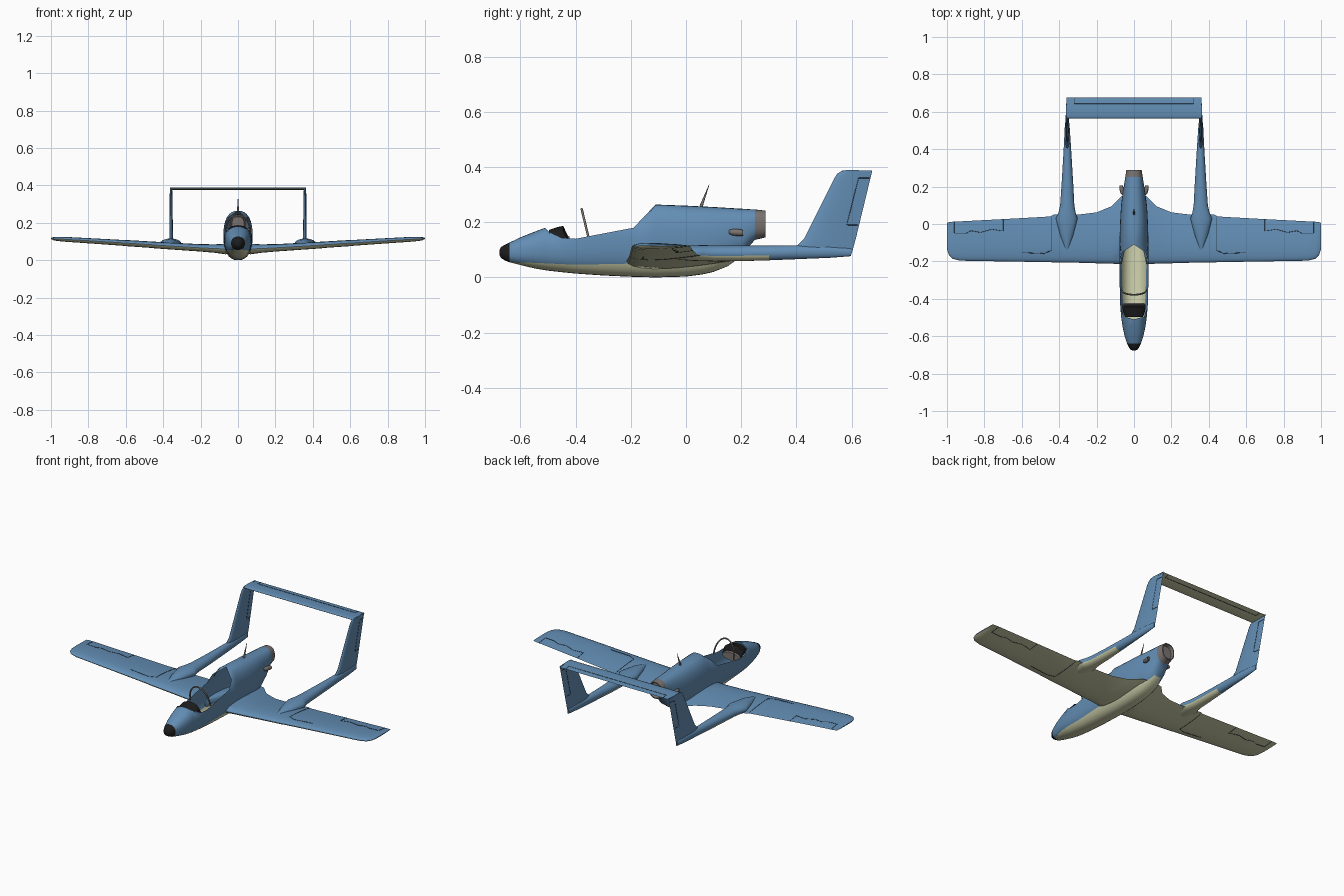
import bpy, bmesh, math
from mathutils import Vector

cube = bpy.data.objects.get("Cube")
if cube:
    bpy.data.objects.remove(cube, do_unlink=True)


def material(name, r, g, b):
    m = bpy.data.materials.new(name)
    m.use_nodes = True
    m.diffuse_color = (r, g, b, 1)
    node = next(n for n in m.node_tree.nodes if n.type == "BSDF_PRINCIPLED")
    node.inputs["Base Color"].default_value = (r, g, b, 1)
    node.inputs["Roughness"].default_value = 0.6
    return m


BLUE = material("sky blue", .125, .27, .46)
PALE = material("pale underside", .62, .64, .41)
BLACK = material("matt black", .012, .012, .012)
GREY = material("warm grey", .19, .17, .16)
SEAM = material("seam dark", .03, .05, .07)


def interp(table, v):
    """Linear interpolation of the rows of a table by their first column."""
    if v <= table[0][0]:
        return table[0][1:]
    for a, b in zip(table, table[1:]):
        if v <= b[0]:
            k = (v - a[0]) / (b[0] - a[0])
            return [p + (q - p) * k for p, q in zip(a[1:], b[1:])]
    return table[-1][1:]


def smooth(ob, angle=40):
    bpy.ops.object.select_all(action="DESELECT")
    ob.select_set(True)
    bpy.context.view_layer.objects.active = ob
    bpy.ops.object.shade_smooth_by_angle(angle=math.radians(angle))


def mirror(ob):
    ob.modifiers.new("mirror", "MIRROR").use_axis[0] = True


def loft(name, rings, mats, rule=None, closed=True, caps=(True, True), both=False):
    """Skin a row of rings; rule(centre, normal) picks the material slot."""
    bm = bmesh.new()
    rows = [[bm.verts.new(p) for p in r] for r in rings]
    n = len(rows[0])
    for a, b in zip(rows, rows[1:]):
        for i in range(n if closed else n - 1):
            j = (i + 1) % n
            bm.faces.new((a[i], a[j], b[j], b[i]))
    for row, cap in zip((rows[0], rows[-1]), caps):
        if cap:
            bm.faces.new(row)
    bmesh.ops.remove_doubles(bm, verts=bm.verts, dist=.0002)
    bmesh.ops.recalc_face_normals(bm, faces=bm.faces)
    bm.normal_update()
    if rule:
        for f in bm.faces:
            f.material_index = rule(f.calc_center_median(), f.normal)
    me = bpy.data.meshes.new(name)
    bm.to_mesh(me)
    bm.free()
    for m in mats:
        me.materials.append(m)
    ob = bpy.data.objects.new(name, me)
    bpy.context.collection.objects.link(ob)
    smooth(ob)
    if both:
        mirror(ob)
    return ob


# Fuselage: open-topped shell (y, half width, bottom, top)
HULL = [(-.675, .01, .08, .1), (-.67, .02, .07, .11), (-.655, .03, .061, .119),
        (-.64, .037, .055, .126), (-.6, .05, .045, .145), (-.55, .061, .033, .165),
        (-.51, .067, .026, .18), (-.495, .069, .024, .188), (-.45, .073, .019, .205),
        (-.4, .075, .014, .22), (-.3, .077, .007, .24), (-.19, .078, .002, .255),
        (-.15, .078, .001, .26), (-.11, .078, 0, .264), (0, .075, .003, .26),
        (.06, .072, .011, .257), (.1, .069, .02, .255), (.15, .063, .04, .252),
        (.2, .055, .075, .249), (.23, .05, .115, .247), (.25, .047, .136, .246),
        (.288, .041, .145, .242), (.288, .036, .15, .237), (.27, .033, .155, .232)]
SILL = [(-.495, .165), (-.45, .143), (-.4, .14), (-.19, .18), (-.11, .264)]
SPLIT = [(-.64, .057), (-.4, .046), (-.2, .05), (.1, .055), (.18, .068)]
POWER = 2.4


def hull_ring(y, hw, zb, zt):
    zc, h = (zb + zt) / 2, (zt - zb) / 2

    def angle(z):
        s = max(-1, min(1, (z - zc) / h))
        return math.copysign(math.asin(abs(s) ** (POWER / 2)), s)

    def point(t):
        e = 2 / POWER
        s = math.sin(t)
        return hw * max(0, math.cos(t)) ** e, zc + h * math.copysign(abs(s) ** e, s)

    low = angle(max(interp(SPLIT, y)[0], zb + .006))
    high = angle(interp(SILL, y)[0]) if SILL[0][0] <= y < SILL[-1][0] else math.pi / 2
    ts = [-math.pi / 2 + (low + math.pi / 2) * i / 5 for i in range(5)]
    ts += [low + (high - low) * i / 12 for i in range(13)]
    half = [point(t) for t in ts]
    return [(x, y, z) for x, z in half[::-1]] + [(-x, y, z) for x, z in half[1:]]


def hull_rule(c, n):
    if c.y < -.64:
        return 2
    if c.y > .25:
        return 3
    return 1 if c.y < .19 and c.z < interp(SPLIT, c.y)[0] else 0


loft("fuselage", [hull_ring(*s) for s in HULL], [BLUE, PALE, BLACK, GREY],
     hull_rule, closed=False)


# Flying surfaces: rows of (span, leading edge, trailing edge, centre, thickness)
def thickness(u):
    return 5 * (.2969 * math.sqrt(u) - .126 * u - .3516 * u**2 + .2843 * u**3 - .1036 * u**4)


def flat(s, y, d):
    return (s, y, d)


def upright(s, y, d):
    return (d, y, s)


def surface(name, rows, place, mats, rule=None, caps=(True, True), both=True):
    us = [(1 - math.cos(math.pi * i / 12)) / 2 for i in range(13)]
    rings = []
    for s, le, te, c, t in rows:
        top = [place(s, le + (te - le) * u, c + t * thickness(u)) for u in us[::-1]]
        low = [place(s, le + (te - le) * u, c - t * thickness(u)) for u in us[1:]]
        rings.append(top + low)
    return loft(name, rings, mats, rule, caps=caps, both=both)


def tube(name, pts, radius, mat):
    cu = bpy.data.curves.new(name, "CURVE")
    cu.dimensions = "3D"
    cu.bevel_depth = radius
    cu.bevel_resolution = 1
    sp = cu.splines.new("POLY")
    sp.points.add(len(pts) - 1)
    for p, co in zip(sp.points, pts):
        p.co = (*co, 1)
    cu.materials.append(mat)
    ob = bpy.data.objects.new(name, cu)
    bpy.context.collection.objects.link(ob)
    return ob


def seam(name, rows, place, path):
    """Thin hinge line on both faces of a flying surface."""
    for side, label in ((1, "a"), (-1, "b")):
        pts = []
        for (s0, y0), (s1, y1) in zip(path, path[1:]):
            for k in range(5):
                s, y = s0 + (s1 - s0) * k / 4, y0 + (y1 - y0) * k / 4
                le, te, c, t = interp(rows, s)
                u = max(0, min(1, (y - le) / (te - le)))
                pts.append(place(s, y, c + side * t * thickness(u)))
        mirror(tube(f"{name}_{label}", pts, .0014, SEAM))


def underside(c, n):
    return 1 if n.z < -.2 else 0


WING = [(.03, -.05, .16, .06, .04), (.066, -.215, .15, .06, .058),
        (.12, -.212, .095, .062, .046), (.2, -.21, .062, .066, .04),
        (.3, -.207, .05, .072, .038), (.43, -.205, .05, .08, .036),
        (.45, -.204, .04, .082, .034), (.7, -.2, .026, .098, .03),
        (.93, -.196, .014, .112, .026), (.97, -.186, .012, .114, .022),
        (.99, -.165, .01, .115, .015), (1, -.135, .006, .116, .005)]
surface("wing", WING, flat, [BLUE, PALE], underside, caps=(False, True))
seam("aileron_line", WING, flat, [(.7, .024), (.7, -.038), (.76, -.028), (.82, -.045),
                                  (.87, -.036), (.9, -.05), (.96, -.05), (.96, .01)])
seam("flap_line", WING, flat, [(.44, .035), (.44, -.14), (.48, -.158), (.6, -.153)])

FIN = [(.078, .45, .597, .357, .014), (.1, .39, .604, .357, .02),
       (.118, .405, .609, .357, .02), (.14, .428, .615, .357, .019),
       (.355, .535, .667, .358, .014), (.375, .547, .672, .358, .013),
       (.388, .568, .675, .358, .012)]
surface("fin", FIN, upright, [BLUE])
seam("rudder_line", FIN, upright, [(.19, .622), (.19, .582), (.36, .625), (.36, .664)])

TAIL = [(-.362, .565, .675, .383, .013), (.362, .565, .675, .383, .013)]
surface("tailplane", TAIL, flat, [BLUE, PALE], underside, both=False)
seam("elevator_line", TAIL, flat, [(0, .642), (.32, .642), (.32, .673)])


# Round parts lofted along y: rows of (y, x, half width, bottom, top)
def ellipse(y, x, hw, zb, zt, n=20):
    return [(x + hw * math.cos(2 * math.pi * i / n), y,
             (zb + zt) / 2 + (zt - zb) / 2 * math.sin(2 * math.pi * i / n)) for i in range(n)]


def boom_rule(c, n):
    return 1 if n.z < -.35 and c.y < .3 else 0


BOOM = [(-.14, .36, .006, .084, .094), (-.06, .36, .035, .066, .112),
        (.03, .36, .058, .06, .116), (.06, .358, .046, .059, .117),
        (.1, .357, .038, .058, .116), (.2, .356, .032, .059, .115),
        (.3, .356, .026, .062, .115), (.4, .356, .02, .066, .116),
        (.52, .357, .013, .071, .114), (.597, .357, .005, .077, .105)]
loft("tail_boom", [ellipse(*r) for r in BOOM], [BLUE, PALE], boom_rule, both=True)

EXHAUST = [(.155, .058, .006, .158, .172), (.168, .062, .012, .152, .175),
           (.19, .066, .012, .15, .175), (.207, .07, .009, .151, .172),
           (.2, .069, .006, .154, .169)]
loft("exhaust_stub", [ellipse(*r, n=12) for r in EXHAUST], [GREY], both=True)

# Cockpit: instrument hood, panel and hoop
HOOD = [(-.497, 0, .048, .13, .172), (-.47, 0, .058, .115, .181),
        (-.445, 0, .062, .105, .187), (-.43, 0, .06, .1, .155)]
loft("instrument_hood", [ellipse(*r) for r in HOOD], [BLACK])
PANEL = [(-.43, 0, .058, .1, .152), (-.422, 0, .056, .1, .147)]
loft("instrument_panel", [ellipse(*r) for r in PANEL], [GREY])

arch = []
for i in range(25):
    a = math.pi * i / 24
    arch.append((.066 * math.cos(a), -.354 - .024 * math.sin(a), .148 + .1 * math.sin(a)))
tube("canopy_hoop", arch, .0045, GREY)

# Aerial on the spine
bpy.ops.mesh.primitive_cone_add(vertices=12, radius1=.006, radius2=.0008, depth=.085)
aerial = bpy.context.object
aerial.name = "aerial"
axis = Vector((0, .03, .08))
aerial.rotation_euler = axis.to_track_quat("Z", "Y").to_euler()
aerial.location = (0, .069, .296)
aerial.data.materials.append(GREY)
smooth(aerial)
